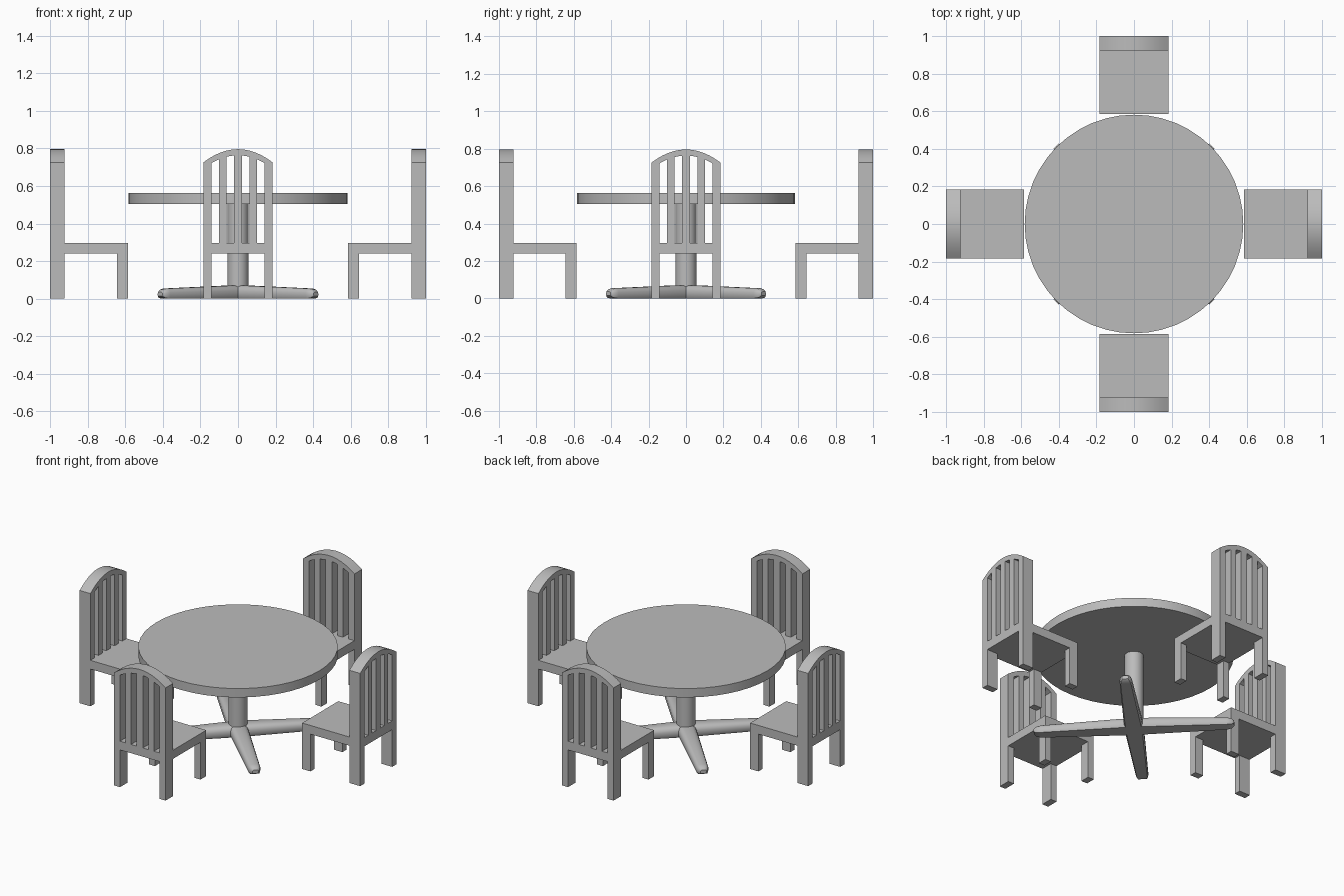
import bpy, bmesh, math
from mathutils import Vector

cube = bpy.data.objects.get("Cube")
if cube:
    bpy.data.objects.remove(cube, do_unlink=True)

GREY = (0.5, 0.5, 0.5, 1)
mat = bpy.data.materials.new("plain grey")
mat.use_nodes = True
mat.diffuse_color = GREY
mat.node_tree.nodes["Principled BSDF"].inputs["Base Color"].default_value = GREY


def add_object(name, mesh, angle=0.0):
    obj = bpy.data.objects.new(name, mesh)
    bpy.context.collection.objects.link(obj)
    obj.rotation_euler.z = angle
    if not mesh.materials:
        mesh.materials.append(mat)
    return obj


def bm_to_mesh(bm, name):
    bmesh.ops.recalc_face_normals(bm, faces=bm.faces)
    mesh = bpy.data.meshes.new(name)
    bm.to_mesh(mesh)
    bm.free()
    return mesh


def smooth(obj, degrees=35):
    bpy.ops.object.select_all(action='DESELECT')
    obj.select_set(True)
    bpy.context.view_layer.objects.active = obj
    bpy.ops.object.shade_smooth_by_angle(angle=math.radians(degrees))


def cylinder(name, radius, z0, z1, sides):
    bm = bmesh.new()
    bmesh.ops.create_cone(bm, cap_ends=True, segments=sides, radius1=radius,
                          radius2=radius, depth=z1 - z0)
    bmesh.ops.translate(bm, verts=bm.verts, vec=(0, 0, (z0 + z1) / 2))
    smooth(add_object(name, bm_to_mesh(bm, name)))


def box_mesh(name, x0, x1, y0, y1, z0, z1):
    bm = bmesh.new()
    bmesh.ops.create_cube(bm, size=1)
    for v in bm.verts:
        v.co = Vector((x1 if v.co.x > 0 else x0, y1 if v.co.y > 0 else y0,
                       z1 if v.co.z > 0 else z0))
    return bm_to_mesh(bm, name)


# Table top and column
cylinder("table_top", 0.582, 0.505, 0.562, 48)
cylinder("table_column", 0.056, 0.05, 0.51, 32)

# Crossed feet: (distance, half width, bottom, top) along each half
STATIONS = [(0, 0.055, 0, 0.07), (0.09, 0.053, 0, 0.069), (0.545, 0.036, 0, 0.054),
            (0.572, 0.03, 0.004, 0.048), (0.587, 0.018, 0.014, 0.036)]


def foot_section(w, z0, z1):
    h = z1 - z0
    half = [(w * 0.85, z0), (w, z0 + h * 0.2), (w, z0 + h * 0.6),
            (w * 0.85, z0 + h * 0.85), (w * 0.5, z1)]
    return half + [(-y, z) for y, z in reversed(half)]


def foot_mesh():
    bm = bmesh.new()
    full = [(-r, w, a, b) for r, w, a, b in reversed(STATIONS[1:])] + STATIONS
    rings = [[bm.verts.new((r, y, z)) for y, z in foot_section(w, a, b)]
             for r, w, a, b in full]
    for ra, rb in zip(rings, rings[1:]):
        for i in range(len(ra)):
            j = (i + 1) % len(ra)
            bm.faces.new((ra[i], ra[j], rb[j], rb[i]))
    bm.faces.new(rings[0])
    bm.faces.new(rings[-1])
    return bm_to_mesh(bm, "foot_bar")


foot = foot_mesh()
for k in range(2):
    smooth(add_object(f"foot_bar_{k + 1}", foot, math.radians(45 + 90 * k)), 40)

# Chair dimensions
HALF, POST = 0.184, 0.043
BACK, BACK_IN, FRONT = -1.0, -0.923, -0.586
SEAT_LOW, SEAT_TOP = 0.24, 0.296


def arch(x):
    return 0.796 - 0.07 * (x / HALF) ** 2


def chair_back_mesh():
    curve = bpy.data.curves.new("chair_back", 'CURVE')
    curve.dimensions = '2D'
    curve.fill_mode = 'BOTH'
    curve.extrude = (BACK_IN - BACK) / 2

    def outline(points):
        spline = curve.splines.new('POLY')
        spline.points.add(len(points) - 1)
        for p, (x, z) in zip(spline.points, points):
            p.co = (x, z, 0, 1)
        spline.use_cyclic_u = True

    # Arched frame with the back legs
    inner = HALF - POST
    steps = 12
    top = [HALF * (2 * i / steps - 1) for i in range(steps + 1)]
    outline([(HALF, 0), (inner, 0), (inner, SEAT_LOW), (-inner, SEAT_LOW),
             (-inner, 0), (-HALF, 0)] + [(x, arch(x)) for x in top])
    # Openings between the slats
    for a, b in ((0.022, 0.062), (0.101, inner)):
        for s in (-1, 1):
            xs = [s * (a + (b - a) * i / 3) for i in range(4)]
            outline([(xs[-1], SEAT_TOP), (xs[0], SEAT_TOP)]
                    + [(x, arch(x) - 0.033) for x in xs])
    temp = bpy.data.objects.new("temp", curve)
    bpy.context.collection.objects.link(temp)
    bpy.context.view_layer.update()
    mesh = bpy.data.meshes.new_from_object(
        temp.evaluated_get(bpy.context.evaluated_depsgraph_get()))
    bpy.data.objects.remove(temp)
    # Stand the flat profile upright
    bm = bmesh.new()
    bm.from_mesh(mesh)
    bmesh.ops.remove_doubles(bm, verts=bm.verts, dist=0.0001)
    for v in bm.verts:
        v.co = Vector((v.co.x, (BACK + BACK_IN) / 2 - v.co.z, v.co.y))
    return bm_to_mesh(bm, "chair_back")


back = chair_back_mesh()
seat = box_mesh("seat", -HALF, HALF, BACK_IN, FRONT, SEAT_LOW, SEAT_TOP)
legs = {"left": box_mesh("front_leg_left", HALF - POST, HALF, FRONT - 0.059, FRONT, 0, SEAT_LOW),
        "right": box_mesh("front_leg_right", -HALF, POST - HALF, FRONT - 0.059, FRONT, 0, SEAT_LOW)}

# Four chairs around the table
for k, side in enumerate(("front", "left", "back", "right")):
    angle = k * math.pi / 2
    smooth(add_object(f"{side}_chair_back", back, angle), 20)
    add_object(f"{side}_chair_seat", seat, angle)
    for name, mesh in legs.items():
        add_object(f"{side}_chair_front_leg_{name}", mesh, angle)
